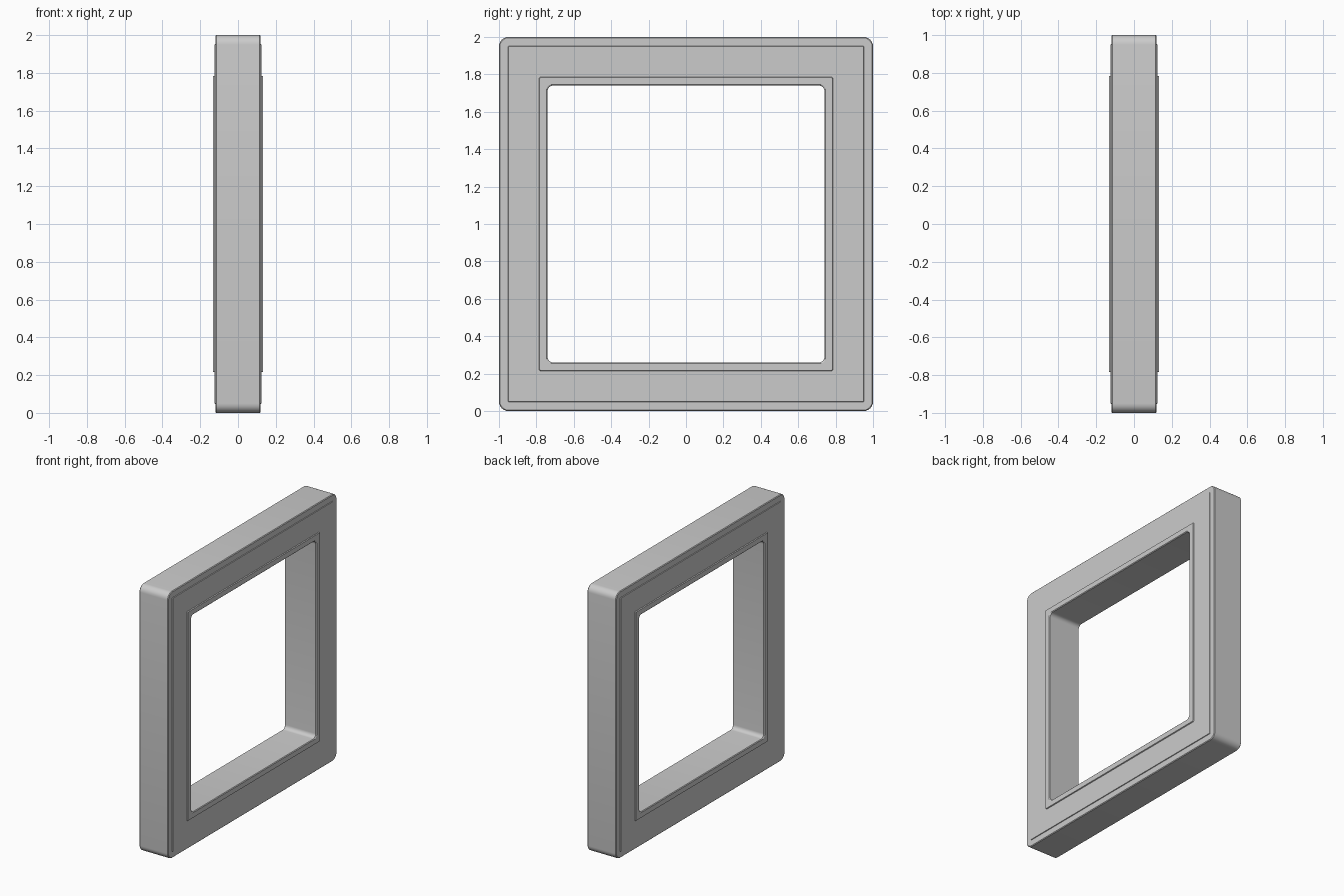
import bpy, bmesh, math

if "Cube" in bpy.data.objects:
    bpy.data.objects.remove(bpy.data.objects["Cube"])

SEG = 6  # segments per rounded corner


def rounded_square(half, radius, x):
    """Points of a rounded square in the YZ plane, centred at z = 1."""
    pts = []
    for q in range(4):
        base = q * math.pi / 2
        mid = base + math.pi / 4
        cy = math.copysign(half - radius, math.cos(mid))
        cz = math.copysign(half - radius, math.sin(mid))
        for i in range(SEG + 1):
            a = base + i / SEG * math.pi / 2
            pts.append((x, cy + radius * math.cos(a), 1 + cz + radius * math.sin(a)))
    return pts


# Half cross-section from outer edge to opening: (half size, corner radius, x)
half_profile = [
    (1.0, 0.05, 0.115),
    (0.995, 0.046, 0.12),
    (0.952, 0.006, 0.12),   # outer step
    (0.95, 0.004, 0.125),
    (0.785, 0.006, 0.125),  # raised inner lip
    (0.782, 0.004, 0.132),
    (0.745, 0.026, 0.132),
    (0.74, 0.03, 0.127),
]
profile = half_profile + [(h, r, -x) for h, r, x in reversed(half_profile)]

# Square frame: closed loft through all loops
bm = bmesh.new()
loops = [[bm.verts.new(p) for p in rounded_square(*s)] for s in profile]
n = len(loops[0])
for k, a in enumerate(loops):
    b = loops[(k + 1) % len(loops)]
    for i in range(n):
        j = (i + 1) % n
        bm.faces.new((a[i], a[j], b[j], b[i]))
bmesh.ops.recalc_face_normals(bm, faces=bm.faces)
mesh = bpy.data.meshes.new("square_frame")
bm.to_mesh(mesh)
bm.free()
frame = bpy.data.objects.new("square_frame", mesh)
bpy.context.collection.objects.link(frame)
bpy.context.view_layer.objects.active = frame
frame.select_set(True)
bpy.ops.object.shade_smooth_by_angle(angle=math.radians(30))
